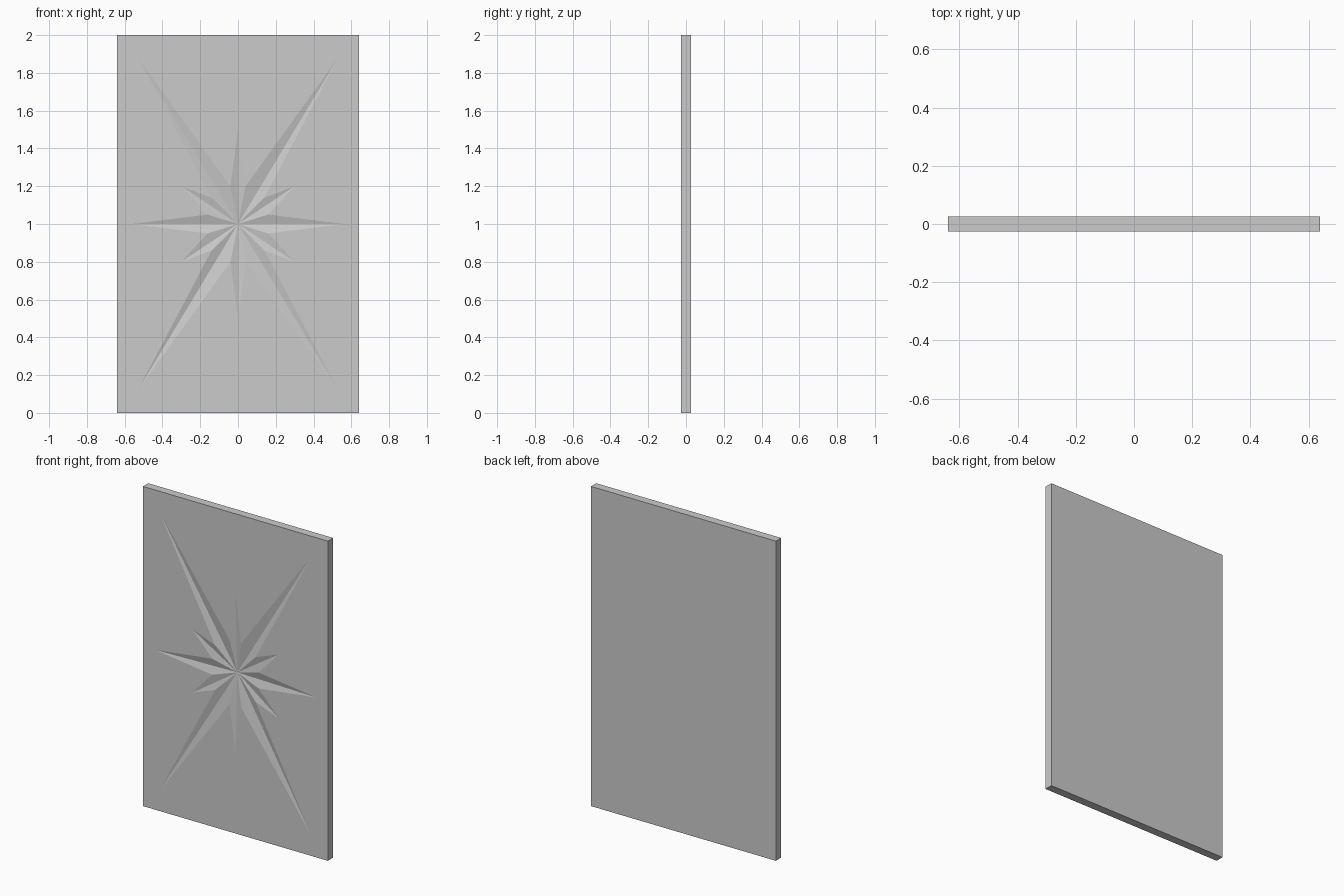
import bpy
import bmesh

if "Cube" in bpy.data.objects:
    bpy.data.objects.remove(bpy.data.objects["Cube"])

W, H, T = 0.64, 1.0, 0.026   # half width, half height, half thickness
DEPTH = 0.02                 # depth of the carving at its centre

# Quarter outline of the carved star (x, z): tips alternate with notches
star = [(0.56, 0), (0.16, 0.05), (0.30, 0.20), (0.14, 0.14),
        (0.53, 0.88), (0.04, 0.20), (0, 0.50)]

bm = bmesh.new()


def face(points):
    bm.faces.new([bm.verts.new(p) for p in points])


# Flat front around the star
border = [(W, 0), (W, H), (0, H)]
face([(x, -T, z) for x, z in [star[0]] + border + star[:0:-1]])

# Sloping facets falling to the centre
for a, b in zip(star, star[1:]):
    face([(0, -T + DEPTH, 0), (a[0], -T, a[1]), (b[0], -T, b[1])])

# Back, side and top of the quarter slab
face([(0, T, 0), (0, T, H), (W, T, H), (W, T, 0)])
face([(W, -T, 0), (W, T, 0), (W, T, H), (W, -T, H)])
face([(0, -T, H), (W, -T, H), (W, T, H), (0, T, H)])
bmesh.ops.remove_doubles(bm, verts=bm.verts[:], dist=1e-5)

mesh = bpy.data.meshes.new("carved_panel")
bm.to_mesh(mesh)
bm.free()

panel = bpy.data.objects.new("carved_panel", mesh)
panel.location.z = H
bpy.context.collection.objects.link(panel)

# Mirror the quarter left-right and top-bottom
mirror = panel.modifiers.new("mirror", 'MIRROR')
mirror.use_axis = (True, False, True)
mirror.merge_threshold = 0.0001
